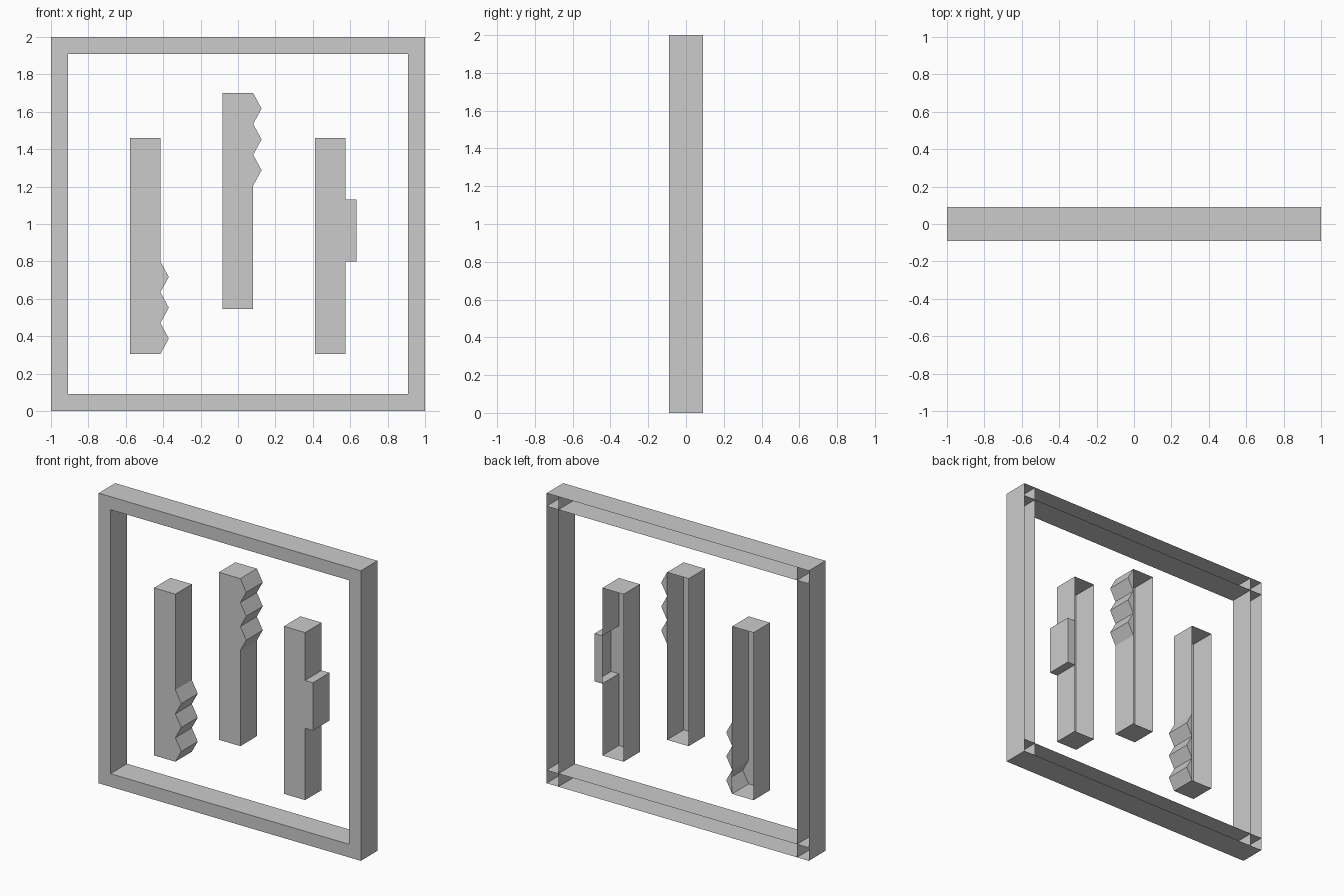
import bpy, bmesh

if "Cube" in bpy.data.objects:
    bpy.data.objects.remove(bpy.data.objects["Cube"])

FRONT, BACK = -0.09, 0.09


def shell(name, cells, caps=(), openings=()):
    """Front faces from (x, z) cells, a wall behind every cell edge, open back
    except for the cells listed in caps; openings are edges left without a wall."""
    bm = bmesh.new()
    verts = {}

    def v(p, y):
        key = (round(p[0], 4), y, round(p[1], 4))
        if key not in verts:
            verts[key] = bm.verts.new(key)
        return verts[key]

    skip = {frozenset(e) for e in openings}
    for cell in cells:
        bm.faces.new([v(p, FRONT) for p in cell])
        for a, b in zip(cell, cell[1:] + cell[:1]):
            edge = frozenset((a, b))
            if edge not in skip:
                skip.add(edge)
                bm.faces.new([v(b, FRONT), v(a, FRONT), v(a, BACK), v(b, BACK)])
    for cell in caps:
        bm.faces.new([v(p, BACK) for p in reversed(cell)])
    mesh = bpy.data.meshes.new(name)
    bm.to_mesh(mesh)
    bm.free()
    obj = bpy.data.objects.new(name, mesh)
    bpy.context.collection.objects.link(obj)


def bar(x0, x1, z0, z1, side):
    """Bar outline, with extra points (heights) up its right side."""
    right = [z0] + [z for z in side if z0 < z < z1] + [z1]
    return [(x0, z0)] + [(x1, z) for z in right] + [(x0, z1)]


def teeth(x, zs, out=0.045):
    return [[(x, a), (x + out, (a + b) / 2), (x, b)] for a, b in zip(zs, zs[1:])]


# Square frame: crossing hollow strips around an empty middle
xs, zs = [-1, -0.91, 0.91, 1], [0, 0.09, 1.91, 2]
shell("frame", [[(xs[i], zs[j]), (xs[i + 1], zs[j]), (xs[i + 1], zs[j + 1]), (xs[i], zs[j + 1])]
                for i in range(3) for j in range(3) if (i, j) != (1, 1)])

# Left bar with teeth at the bottom
h = [0.305, 0.47, 0.635, 0.8]
t = teeth(-0.415, h)
shell("left_bar", [bar(-0.578, -0.415, 0.305, 1.46, h)] + t, t,
      [((-0.415, h[0]), (-0.415, h[1]))])

# Middle bar with teeth at the top
h = [1.205, 1.37, 1.535, 1.7]
t = teeth(0.081, h)
shell("middle_bar", [bar(-0.083, 0.081, 0.545, 1.7, h)] + t, t)

# Right bar with a square block on its side
block = [(0.575, 0.8), (0.634, 0.8), (0.634, 1.13), (0.575, 1.13)]
shell("right_bar", [bar(0.413, 0.575, 0.305, 1.46, [0.8, 1.13]), block], [block],
      [(block[0], block[3])])
